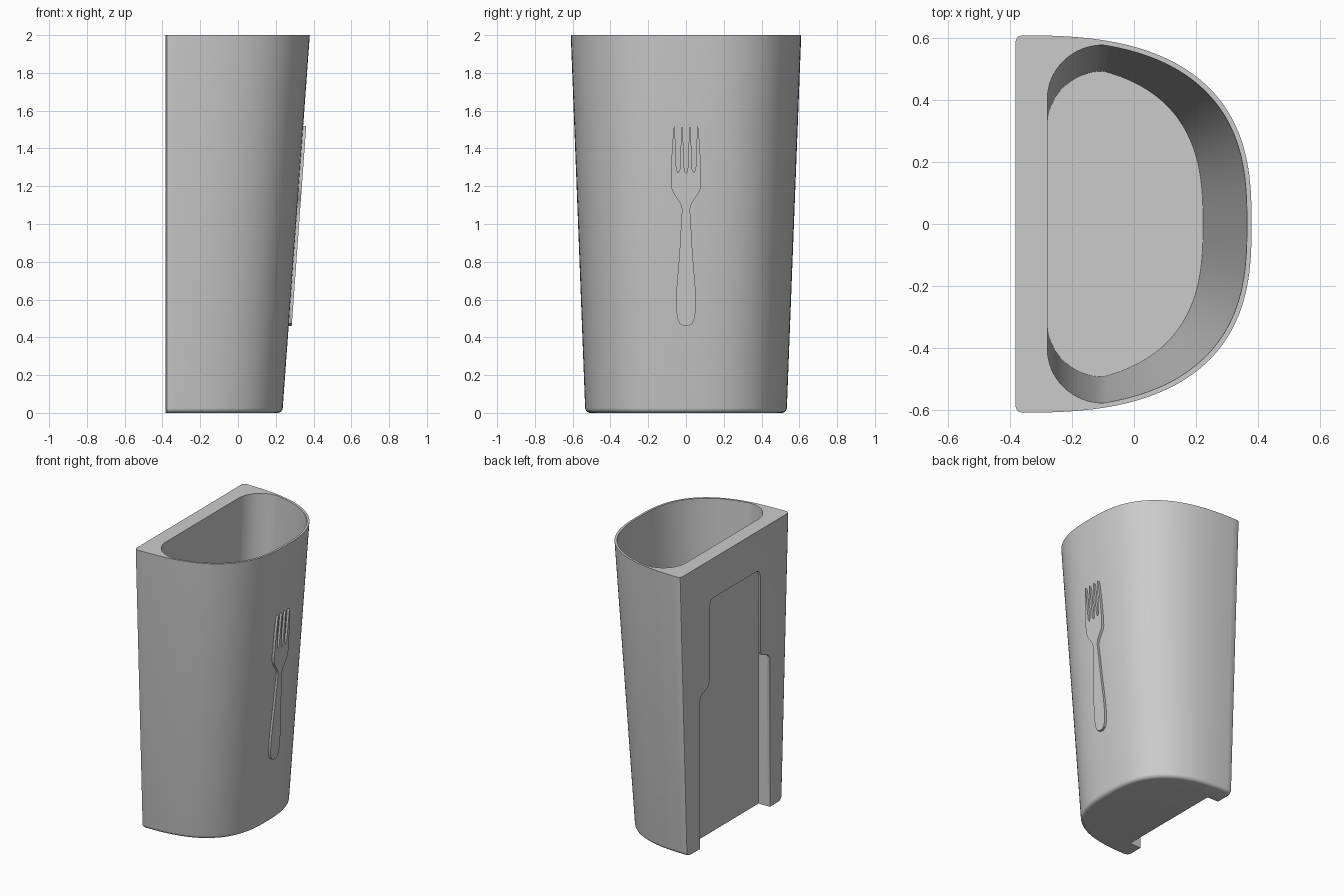
import bpy, bmesh
from math import sin, cos, pi, asin, copysign

cube = bpy.data.objects.get("Cube")
if cube:
    bpy.data.objects.remove(cube, do_unlink=True)

grey = bpy.data.materials.new("warm_grey_plastic")
grey.use_nodes = True
COLOUR = (0.6, 0.6, 0.6, 1)
grey.diffuse_color = COLOUR
grey.node_tree.nodes["Principled BSDF"].inputs["Base Color"].default_value = COLOUR

BACK = -0.383      # flat rear face
POWER = 2.7        # squareness of the rounded front
STEPS = 96


def loft(name, rings):
    """Skin a stack of equal-length point rings and cap both ends."""
    bm = bmesh.new()
    loops = [[bm.verts.new(p) for p in ring] for ring in rings]
    n = len(loops[0])
    for low, high in zip(loops, loops[1:]):
        for i in range(n):
            j = (i + 1) % n
            bm.faces.new((low[i], low[j], high[j], high[i]))
    bm.faces.new(loops[0])
    bm.faces.new(loops[-1])
    bmesh.ops.recalc_face_normals(bm, faces=bm.faces)
    mesh = bpy.data.meshes.new(name)
    bm.to_mesh(mesh)
    bm.free()
    mesh.materials.append(grey)
    ob = bpy.data.objects.new(name, mesh)
    bpy.context.collection.objects.link(ob)
    return ob


def radii(z, inset):
    return 0.618 + 0.0725 * z - inset, 0.533 + 0.0385 * z - inset


def bow(z, inset, start):
    """Bowed wall outline from +y round the front to -y."""
    a, b = radii(z, inset)
    pts = []
    for i in range(STEPS + 1):
        t = start + (pi - 2 * start) * i / STEPS
        c = cos(t)
        pts.append((BACK + a * sin(t) ** (2 / POWER),
                    copysign(abs(c) ** (2 / POWER), c) * b, z))
    return pts


def mirrored(half):
    """Close a half outline (y >= 0) with its reflection."""
    return half + [(x, -y, z) for x, y, z in reversed(half)]


def outer_ring(z, inset):
    b = radii(z, inset)[1]
    corner = [(BACK, b - 0.02, z), (BACK + 0.006, b - 0.006, z), (BACK + 0.02, b, z)]
    return corner + bow(z, inset, 0.03) + [(x, -y, z) for x, y, z in reversed(corner)]


def inner_ring(z):
    a = radii(z, 0.015)[0]
    start = asin(((-0.1 - BACK) / a) ** (POWER / 2))
    front = bow(z, 0.015, start)
    top_y = front[0][1]
    corner = []
    for i in range(16):
        t = pi / 2 * i / 16
        corner.append((-0.1 - 0.18 * cos(t), top_y - 0.175 * (1 - sin(t)), z))
    return corner + front + [(x, -y, z) for x, y, z in reversed(corner)]


def cut(target, cutter):
    cutter.hide_render = True
    mod = target.modifiers.new("cut", "BOOLEAN")
    mod.operation = "DIFFERENCE"
    mod.solver = "EXACT"
    mod.object = cutter
    bpy.context.view_layer.objects.active = target
    bpy.ops.object.modifier_apply(modifier=mod.name)
    bpy.data.objects.remove(cutter, do_unlink=True)


def prism(name, half, x0, x1):
    """Extrude a mirrored (y, z) half outline along x."""
    return loft(name, [mirrored([(x, y, z) for y, z in half]) for x in (x0, x1)])


# Tapered cup body with a softly rounded base edge
R = 0.025
rings = [outer_ring(R * (1 - cos(t)), R * (1 - sin(t)))
         for t in (k * pi / 10 for k in range(6))]
body = loft("holder_body", rings + [outer_ring(2, 0)])

# Cavity, open at the top
cut(body, loft("cavity_cutter", [inner_ring(0.04), inner_ring(2.1)]))

# Rear slide-in mount: stepped opening with a wider pocket behind its lip
opening = [(0.39, -0.1), (0.39, 1.05), (0.375, 1.08), (0.3, 1.11), (0.285, 1.14),
           (0.285, 1.67), (0.27, 1.71), (0.24, 1.72)]
cut(body, prism("opening_cutter", opening, -0.5, -0.36))
cut(body, prism("pocket_cutter", [(0.39, -0.2), (0.39, 1.78)], -0.365, -0.295))

# Raised fork on the bowed front: handle, shoulder, then the tines
fork_half = [(0.012, 0.46), (0.033, 0.472), (0.047, 0.505), (0.052, 0.56), (0.049, 0.67),
             (0.035, 0.84), (0.026, 1.0), (0.021, 1.08), (0.03, 1.11), (0.068, 1.165),
             (0.077, 1.19), (0.08, 1.24), (0.076, 1.36), (0.067, 1.5), (0.062, 1.52),
             (0.058, 1.5), (0.055, 1.36), (0.051, 1.29), (0.042, 1.27), (0.033, 1.29),
             (0.029, 1.36), (0.026, 1.5), (0.021, 1.52), (0.017, 1.5), (0.012, 1.36),
             (0.009, 1.29), (0.003, 1.27)]


def fork_ring(lift):
    return mirrored([(BACK + radii(z, 0)[0] + lift, y, z) for y, z in fork_half])


fork = loft("fork_relief", [fork_ring(-0.008), fork_ring(0.016)])

# Smooth curved walls, crisp edges
for ob in (body, fork):
    bpy.ops.object.select_all(action="DESELECT")
    ob.select_set(True)
    bpy.context.view_layer.objects.active = ob
    bpy.ops.object.shade_smooth_by_angle(angle=0.6)
